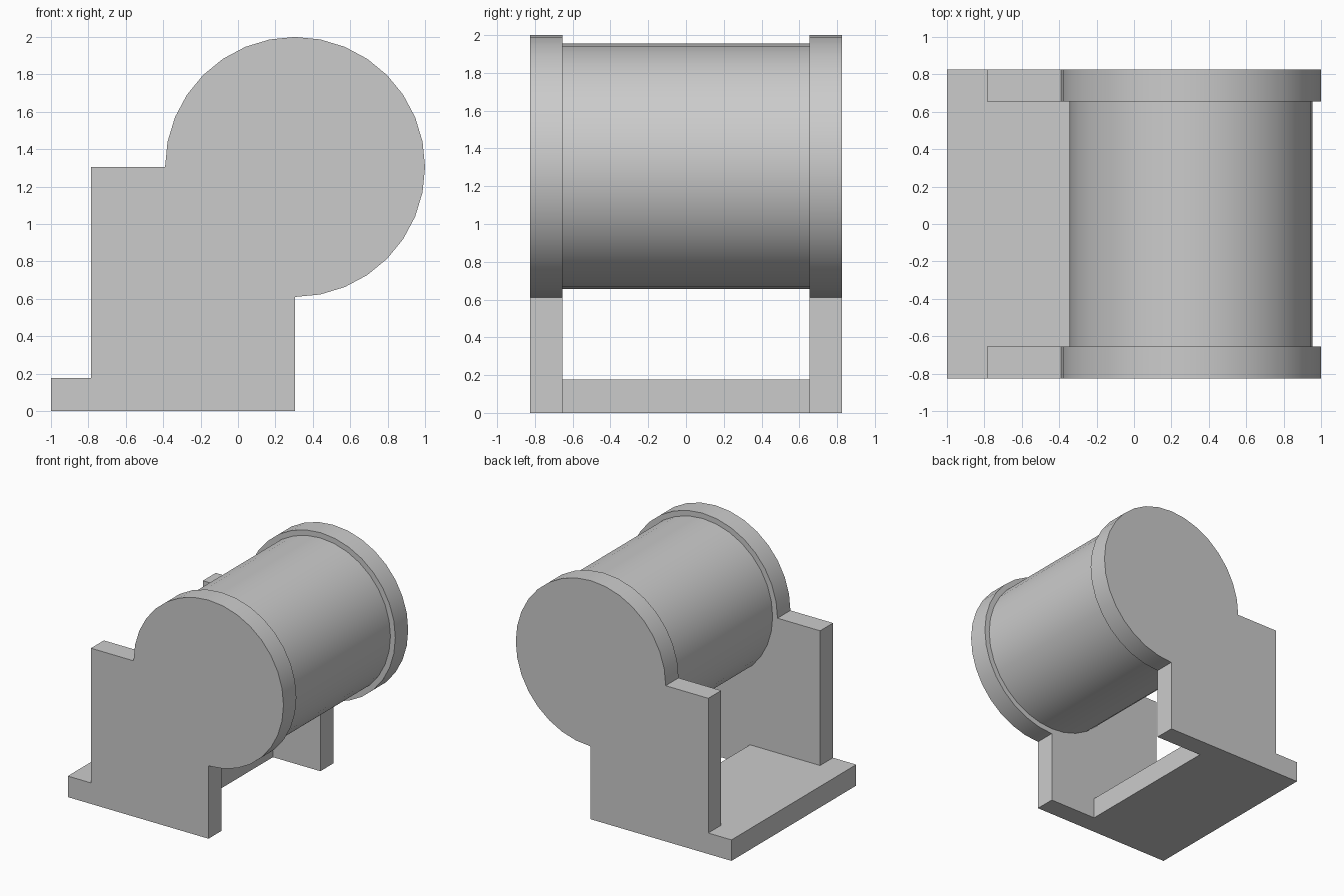
import bpy
import bmesh
from math import cos, sin, radians, pi

default = bpy.data.objects.get("Cube")
if default:
    bpy.data.objects.remove(default, do_unlink=True)

# Main dimensions
HALF_Y, INNER_Y = 0.826, 0.655      # outer and inner faces of the end plates
CX, CZ = 0.305, 1.305               # drum axis
RIM_R, DRUM_R = 0.695, 0.65
SIDES = 32
BACK_X, POST_X, BASE_EDGE_X = -1.0, -0.785, -0.135
BASE_H = 0.176

grey = bpy.data.materials.new("plain grey")
grey.use_nodes = True
COLOUR = (0.6, 0.6, 0.6, 1)
grey.diffuse_color = COLOUR
grey.node_tree.nodes["Principled BSDF"].inputs["Base Color"].default_value = COLOUR


def arc(radius, start, end, steps):
    """Points on a circle about the drum axis, in the xz plane."""
    angles = [radians(start + (end - start) * i / steps) for i in range(steps + 1)]
    return [(CX + radius * cos(a), CZ + radius * sin(a)) for a in angles]


def extrude_profile(name, points, y0, y1):
    """Extrude an xz outline from y0 to y1."""
    bm = bmesh.new()
    face = bm.faces.new([bm.verts.new((x, y0, z)) for x, z in points])
    grown = bmesh.ops.extrude_face_region(bm, geom=[face])["geom"]
    verts = [v for v in grown if isinstance(v, bmesh.types.BMVert)]
    bmesh.ops.translate(bm, verts=verts, vec=(0, y1 - y0, 0))
    bmesh.ops.recalc_face_normals(bm, faces=bm.faces)
    mesh = bpy.data.meshes.new(name)
    bm.to_mesh(mesh)
    bm.free()
    mesh.materials.append(grey)
    obj = bpy.data.objects.new(name, mesh)
    bpy.context.collection.objects.link(obj)
    bpy.ops.object.select_all(action='DESELECT')
    obj.select_set(True)
    bpy.context.view_layer.objects.active = obj
    bpy.ops.object.shade_smooth_by_angle(angle=pi / 6)
    return obj


# End plates: foot, upright and round rim in one outline
end_outline = [(BACK_X, 0), (CX, 0)]
end_outline += arc(RIM_R, -90, 180, SIDES * 3 // 4)
end_outline += [(POST_X, CZ), (POST_X, BASE_H), (BACK_X, BASE_H)]
extrude_profile("front_end_plate", end_outline, -HALF_Y, -INNER_Y)
extrude_profile("back_end_plate", end_outline, INNER_Y, HALF_Y)

# Base slab joining the feet, open under the drum
base_outline = [(BACK_X, 0), (BASE_EDGE_X, 0), (BASE_EDGE_X, BASE_H), (BACK_X, BASE_H)]
extrude_profile("base_slab", base_outline, -INNER_Y, INNER_Y)

# Drum between the end plates
drum_outline = arc(DRUM_R, 0, 360, SIDES)[:-1]
extrude_profile("drum", drum_outline, -INNER_Y, INNER_Y)
